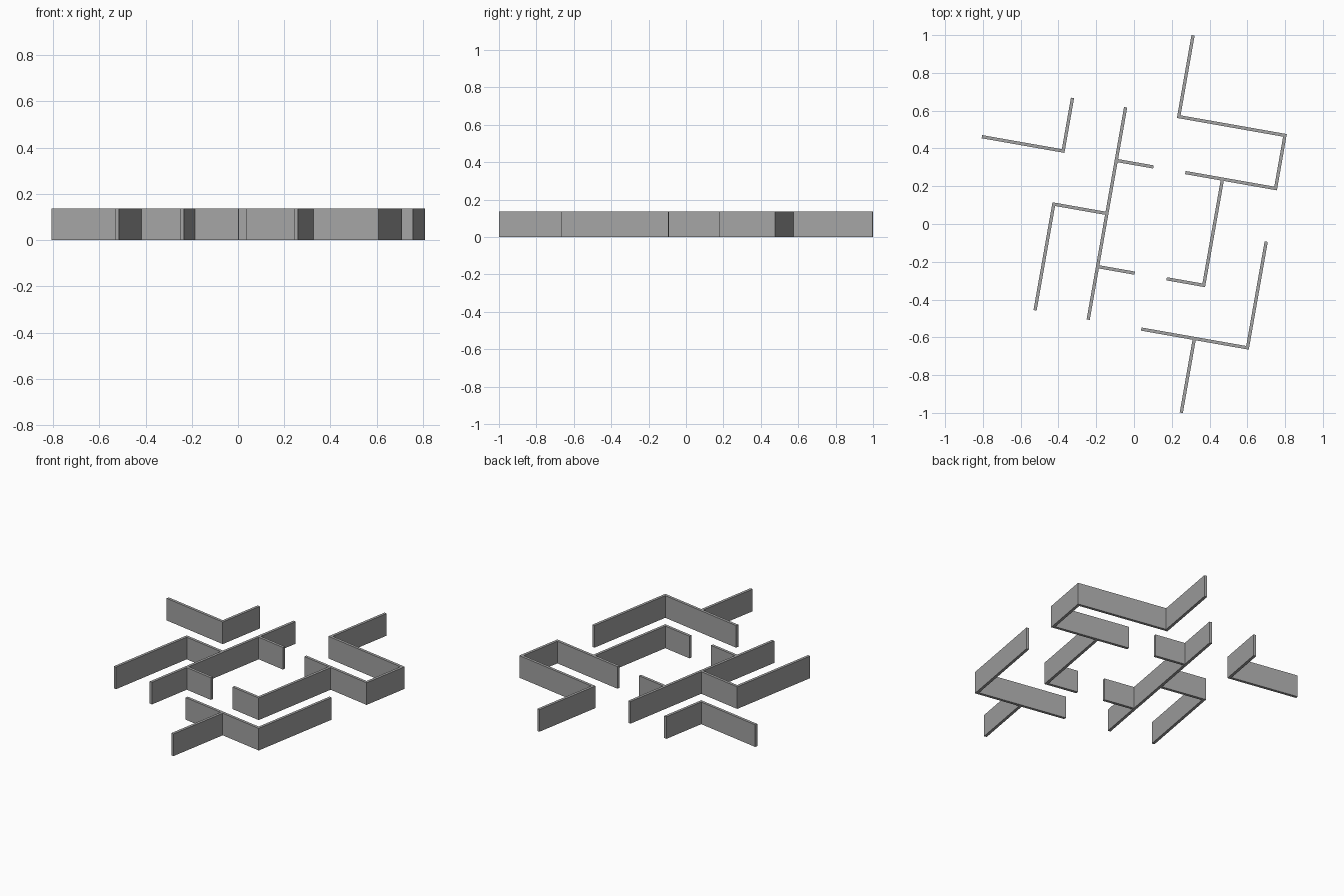
import bpy, bmesh, math
from mathutils import Vector

if "Cube" in bpy.data.objects:
    bpy.data.objects.remove(bpy.data.objects["Cube"])

CELL, THICK, HEIGHT = 0.2855, 0.017, 0.137
ANGLE = math.radians(-10)
ORIGIN = Vector((-0.1435, 0.0556, 0))
E = THICK / 2 / CELL          # half a wall thickness in cells

grey = bpy.data.materials.new("wall grey")
grey.diffuse_color = (0.37, 0.37, 0.37, 1)
grey.use_nodes = True
grey.node_tree.nodes["Principled BSDF"].inputs["Base Color"].default_value = grey.diffuse_color


def wall(name, path):
    """Upright wall along a path of grid points, with mitred right-angle corners."""
    pts = [Vector(p) * CELL for p in path]
    dirs = [(b - a).normalized() for a, b in zip(pts, pts[1:])]
    left, right = [], []
    for i, p in enumerate(pts):
        d0, d1 = dirs[max(i - 1, 0)], dirs[min(i, len(dirs) - 1)]
        n0, n1 = Vector((-d0.y, d0.x)), Vector((-d1.y, d1.x))
        off = n0 if i in (0, len(pts) - 1) else n0 + n1
        off = off * THICK / 2
        left.append(p + off)
        right.append(p - off)
    bm = bmesh.new()
    rings = []
    for l, r in zip(left, right):
        rings.append([bm.verts.new((q.x, q.y, z))
                      for q, z in ((l, 0), (r, 0), (r, HEIGHT), (l, HEIGHT))])
    for a, b in zip(rings, rings[1:]):
        for k in range(4):
            m = (k + 1) % 4
            bm.faces.new((a[k], a[m], b[m], b[k]))
    bm.faces.new(rings[0])
    bm.faces.new(rings[-1])
    bmesh.ops.recalc_face_normals(bm, faces=bm.faces)
    mesh = bpy.data.meshes.new(name)
    bm.to_mesh(mesh)
    bm.free()
    mesh.materials.append(grey)
    ob = bpy.data.objects.new(name, mesh)
    ob.location = ORIGIN
    ob.rotation_euler.z = ANGLE
    bpy.context.collection.objects.link(ob)


# Central spine with its side branches
wall("spine_wall", [(0, -2), (0, 2)])
wall("spine_left_branch", [(-E, 0), (-1, 0), (-1, -2)])
for side, v in (("upper", 1), ("lower", -1)):
    wall(side + "_spine_stub", [(E, v), (0.7, v)])

# Detached corner at the back left
wall("back_left_corner", [(-2.53, 1), (-1, 1), (-1, 2)])

# Winding wall at the back right and its inner branch
wall("back_right_wall", [(1, 3.53), (1, 2), (3, 2), (3, 1), (1.3, 1)])
wall("inner_right_branch", [(2, 1 - E), (2, -1), (1.3, -1)])

# Front right corner with an outward branch
wall("front_right_wall", [(1, -2), (3, -2), (3, 0)])
wall("front_branch", [(2, -2 - E), (2, -3.4)])
